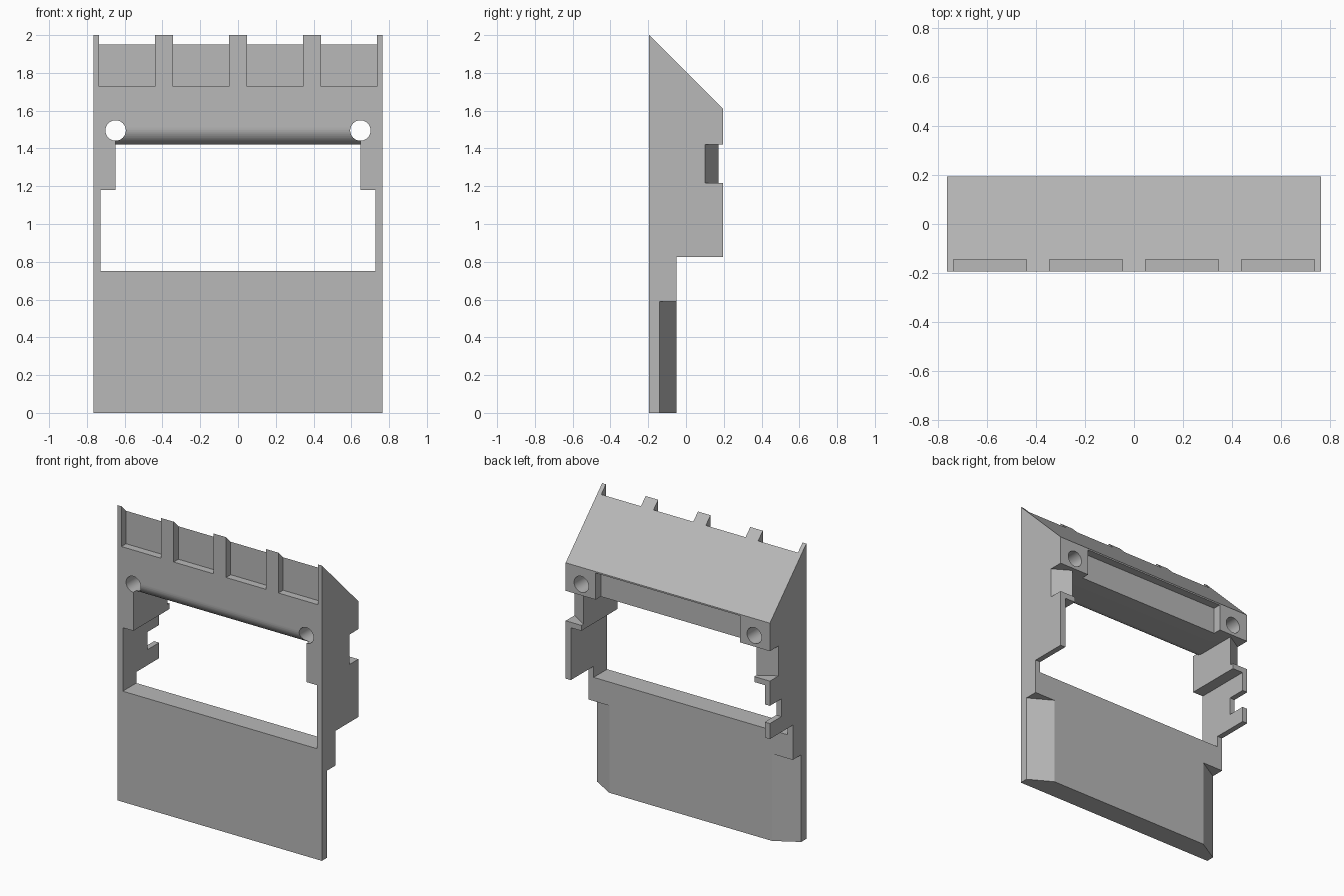
import bpy, bmesh, math
from mathutils import Vector

cube = bpy.data.objects.get("Cube")
if cube:
    bpy.data.objects.remove(cube, do_unlink=True)

grey = bpy.data.materials.new("plain grey")
grey.use_nodes = True
colour = (0.48, 0.48, 0.48, 1)
grey.diffuse_color = colour
grey.node_tree.nodes["Principled BSDF"].inputs["Base Color"].default_value = colour

W = 0.765      # half width
D = 0.195      # half depth
BACK = -0.05   # rear of the thin lower panel


def prism(name, points, axis, low, high):
    """Extrude a 2D outline along x (points are y,z), y (x,z) or z (x,y)."""
    bm = bmesh.new()
    verts = []
    for a, b in points:
        co = [a, b]
        co.insert("xyz".index(axis), low)
        verts.append(bm.verts.new(co))
    face = bm.faces.new(verts)
    ext = bmesh.ops.extrude_face_region(bm, geom=[face])
    move = Vector([high - low if axis == c else 0 for c in "xyz"])
    bmesh.ops.translate(bm, vec=move,
                        verts=[g for g in ext["geom"] if isinstance(g, bmesh.types.BMVert)])
    bmesh.ops.recalc_face_normals(bm, faces=bm.faces)
    mesh = bpy.data.meshes.new(name)
    bm.to_mesh(mesh)
    bm.free()
    obj = bpy.data.objects.new(name, mesh)
    bpy.context.collection.objects.link(obj)
    mesh.materials.append(grey)
    return obj


def box(name, x0, x1, y0, y1, z0, z1):
    return prism(name, [(x0, y0), (x1, y0), (x1, y1), (x0, y1)], "z", z0, z1)


def arc(cx, cz, r, start, end, steps):
    angles = [math.radians(start + (end - start) * i / steps) for i in range(steps + 1)]
    return [(cx + r * math.cos(t), cz + r * math.sin(t)) for t in angles]


# Housing: stepped side profile with a sloping top
housing = prism("panel_housing", [(-D, 0), (BACK, 0), (BACK, 0.825), (D, 0.825),
                                  (D, 1.61), (-D, 2)], "x", -W, W)

cutters = []
# Window: wide lower part, narrower upper part with a rounded front lip
cutters.append(box("window_cutter", -0.727, 0.727, -0.4, 0.4, 0.75, 1.18))
R = 0.09
lip = arc(-D + R, 1.42 + R, R, 180, 270, 12)
cutters.append(prism("upper_window_cutter",
                     [(-0.4, 1.0), (-0.4, 1.42 + R)] + lip + [(0.4, 1.42), (0.4, 1.0)],
                     "x", -0.648, 0.648))

# Rear recess between the corner blocks
cutters.append(box("rear_recess_cutter", -0.54, 0.54, 0.14, 0.4, 1.3, 1.6))

for s in (-1, 1):
    # Screw hole, slanted rear notch and lower corner chamfer on each side
    cutters.append(prism("hole_cutter", arc(s * 0.648, 1.495, 0.054, 0, 352.5, 47),
                         "y", -0.5, 0.5))
    cutters.append(prism("notch_cutter", [(s * 0.865, 0.04), (s * 0.55, 0.231),
                                          (s * 0.865, 0.3)], "z", 1.217, 1.42))
    cutters.append(prism("chamfer_cutter", [(s * 0.865, -0.198), (s * 0.51, 0.008),
                                            (s * 0.865, 0.1)], "z", -0.1, 0.59))

# Four shallow pockets along the top of the front
for i in range(4):
    x = (i - 1.5) * 0.392
    cutters.append(box("pocket_cutter", x - 0.149, x + 0.149, -0.4, -0.145, 1.727, 2.2))

# Slot in one side wall
cutters.append(box("slot_cutter", -0.9, -0.5, 0.072, 0.4, 0.93, 1.05))

bpy.context.view_layer.objects.active = housing
for cutter in cutters:
    mod = housing.modifiers.new("cut", "BOOLEAN")
    mod.operation = "DIFFERENCE"
    mod.solver = "EXACT"
    mod.object = cutter
    bpy.ops.object.modifier_apply(modifier=mod.name)
    bpy.data.objects.remove(cutter, do_unlink=True)

bpy.ops.object.select_all(action="DESELECT")
housing.select_set(True)
bpy.ops.object.shade_smooth_by_angle(angle=math.radians(25))
